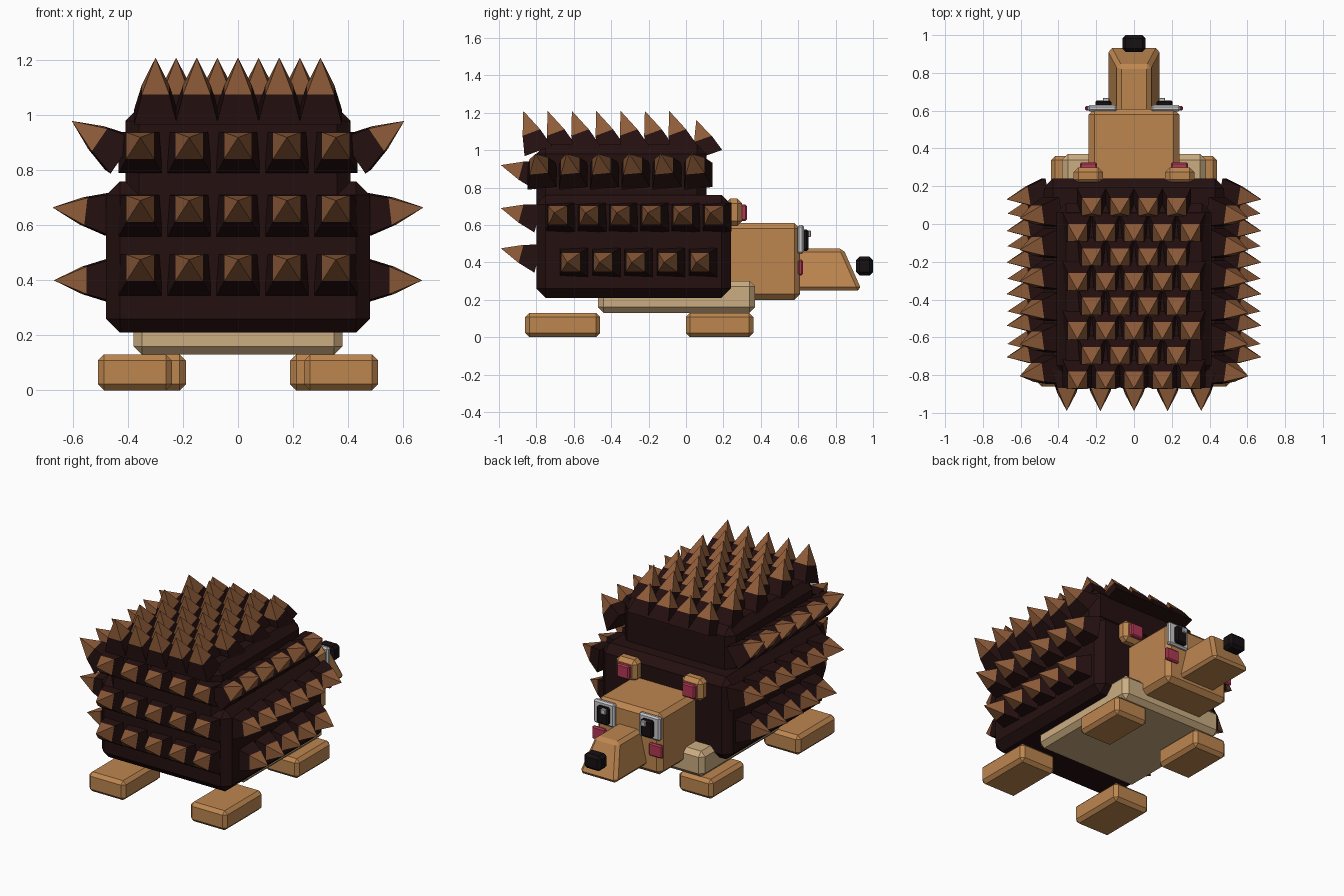
import bpy
import bmesh
from mathutils import Vector

if "Cube" in bpy.data.objects:
    bpy.data.objects.remove(bpy.data.objects["Cube"], do_unlink=True)


def material(name, r, g, b):
    mat = bpy.data.materials.new(name)
    mat.use_nodes = True
    mat.diffuse_color = (r, g, b, 1)
    mat.node_tree.nodes["Principled BSDF"].inputs["Base Color"].default_value = (r, g, b, 1)
    return mat


TAN = material("tan", 0.51, 0.24, 0.08)
CREAM = material("cream", 0.60, 0.42, 0.22)
BARK = material("dark_bark", 0.018, 0.005, 0.005)
SPIKE = material("spike_brown", 0.27, 0.105, 0.04)
PINK = material("pink", 0.45, 0.04, 0.09)
SILVER = material("silver", 0.58, 0.58, 0.60)
BLACK = material("black", 0.008, 0.005, 0.006)


def add_object(name, bm, *mats):
    bmesh.ops.recalc_face_normals(bm, faces=bm.faces)
    mesh = bpy.data.meshes.new(name)
    bm.to_mesh(mesh)
    bm.free()
    obj = bpy.data.objects.new(name, mesh)
    for mat in mats:
        mesh.materials.append(mat)
    bpy.context.collection.objects.link(obj)
    return obj


def box(name, xs, ys, zs, mat, bevel=0.02, edit=None):
    """Chamfered box between the given limits on each axis."""
    bm = bmesh.new()
    bmesh.ops.create_cube(bm, size=1)
    for v in bm.verts:
        v.co = [lo + (c + 0.5) * (hi - lo) for c, (lo, hi) in zip(v.co, (xs, ys, zs))]
        if edit:
            edit(v)
    obj = add_object(name, bm, mat)
    mod = obj.modifiers.new("chamfer", "BEVEL")
    mod.width = bevel
    mod.segments = 1
    mod.limit_method = "NONE"
    return obj


def pair(name, xs, *args):
    """The same box on the left (+x) and on the right (-x)."""
    box("left_" + name, xs, *args)
    box("right_" + name, (-xs[1], -xs[0]), *args)


def add_spike(bm, base, tip, side):
    """Dark square stub carrying a brown pyramid."""
    base, tip = Vector(base), Vector(tip)
    d = (tip - base).normalized()
    u = Vector(side)
    u = (u - d * u.dot(d)).normalized()
    v = d.cross(u)

    def ring(centre, half):
        return [bm.verts.new(centre + (u * a + v * b) * half)
                for a, b in ((-1, -1), (1, -1), (1, 1), (-1, 1))]

    low = ring(base, 0.078)
    mid = ring(base.lerp(tip, 0.46), 0.05)
    peak = bm.verts.new(tip)
    bm.faces.new(low)
    for i in range(4):
        j = (i + 1) % 4
        bm.faces.new((low[i], low[j], mid[j], mid[i]))
        bm.faces.new((mid[i], mid[j], peak)).material_index = 1


# Shell
box("lower_shell", (-0.48, 0.48), (-0.80, 0.24), (0.21, 0.76), BARK, 0.05)
box("upper_shell", (-0.41, 0.41), (-0.80, 0.11), (0.66, 1.03), BARK, 0.05)

# Rear spikes: three rows of five
bm = bmesh.new()
for z in (0.42, 0.635, 0.865):
    for i in range(-2, 3):
        x = i * 0.178
        add_spike(bm, (x, -0.79, z), (x, -0.99, z + 0.055), (1, 0, 0))
add_object("rear_spikes", bm, BARK, SPIKE)

# Side spikes: base x, base z, tip x, tip z, first y, last y, count
side_rows = ((0.465, 0.40, 0.67, 0.40, -0.60, 0.09, 5),
             (0.465, 0.64, 0.675, 0.665, -0.67, 0.165, 6),
             (0.43, 0.86, 0.605, 0.98, -0.77, 0.065, 6))
for sign, label in ((1, "left"), (-1, "right")):
    bm = bmesh.new()
    for bx, bz, tx, tz, first, last, count in side_rows:
        for i in range(count):
            y = first + (last - first) * i / (count - 1)
            add_spike(bm, (sign * bx, y, bz), (sign * tx, y - 0.035, tz), (0, 1, 0))
    add_object(label + "_side_spikes", bm, BARK, SPIKE)

# Back spikes: staggered rows of five and four, leaning to the rear
bm = bmesh.new()
for row in range(8):
    count = 5 - row % 2
    y = -0.79 + row * 0.13
    lean, base_z, tip_z = (0.08, 0.995, 1.21) if row < 7 else (0.065, 0.975, 1.16)
    for i in range(count):
        x = (i - (count - 1) / 2) * 0.15
        add_spike(bm, (x, y, base_z), (x, y - lean, tip_z), (1, 0, 0))
add_object("back_spikes", bm, BARK, SPIKE)

# Belly and feet
box("belly", (-0.38, 0.38), (-0.47, 0.37), (0.13, 0.30), CREAM, 0.03)
pair("front_foot", (0.19, 0.44), (0.0, 0.36), (0, 0.13), TAN, 0.022)
pair("rear_foot", (0.24, 0.51), (-0.86, -0.46), (0, 0.13), TAN, 0.022)

# Head
box("head", (-0.24, 0.24), (0.12, 0.61), (0.20, 0.61), TAN, 0.03)


def taper_snout(v):
    if v.co.z > 0.4:
        v.co.x *= 0.62
        if v.co.y > 0.8:
            v.co.y -= 0.10


box("snout", (-0.14, 0.14), (0.55, 0.94), (0.25, 0.475), TAN, 0.02, taper_snout)
box("nose", (-0.062, 0.062), (0.91, 1.0), (0.33, 0.43), BLACK, 0.018)

# Ears
pair("ear", (0.165, 0.32), (0.21, 0.30), (0.595, 0.74), TAN, 0.025)
pair("inner_ear", (0.195, 0.287), (0.29, 0.325), (0.62, 0.71), PINK, 0.008)

# Eyes and cheeks
pair("eye", (0.09, 0.245), (0.595, 0.63), (0.445, 0.60), SILVER, 0.01)
pair("pupil", (0.12, 0.205), (0.61, 0.655), (0.46, 0.575), BLACK, 0.01)
pair("eye_glint", (0.13, 0.165), (0.645, 0.668), (0.535, 0.57), SILVER, 0.004)
pair("cheek", (0.16, 0.26), (0.60, 0.625), (0.33, 0.415), PINK, 0.008)
